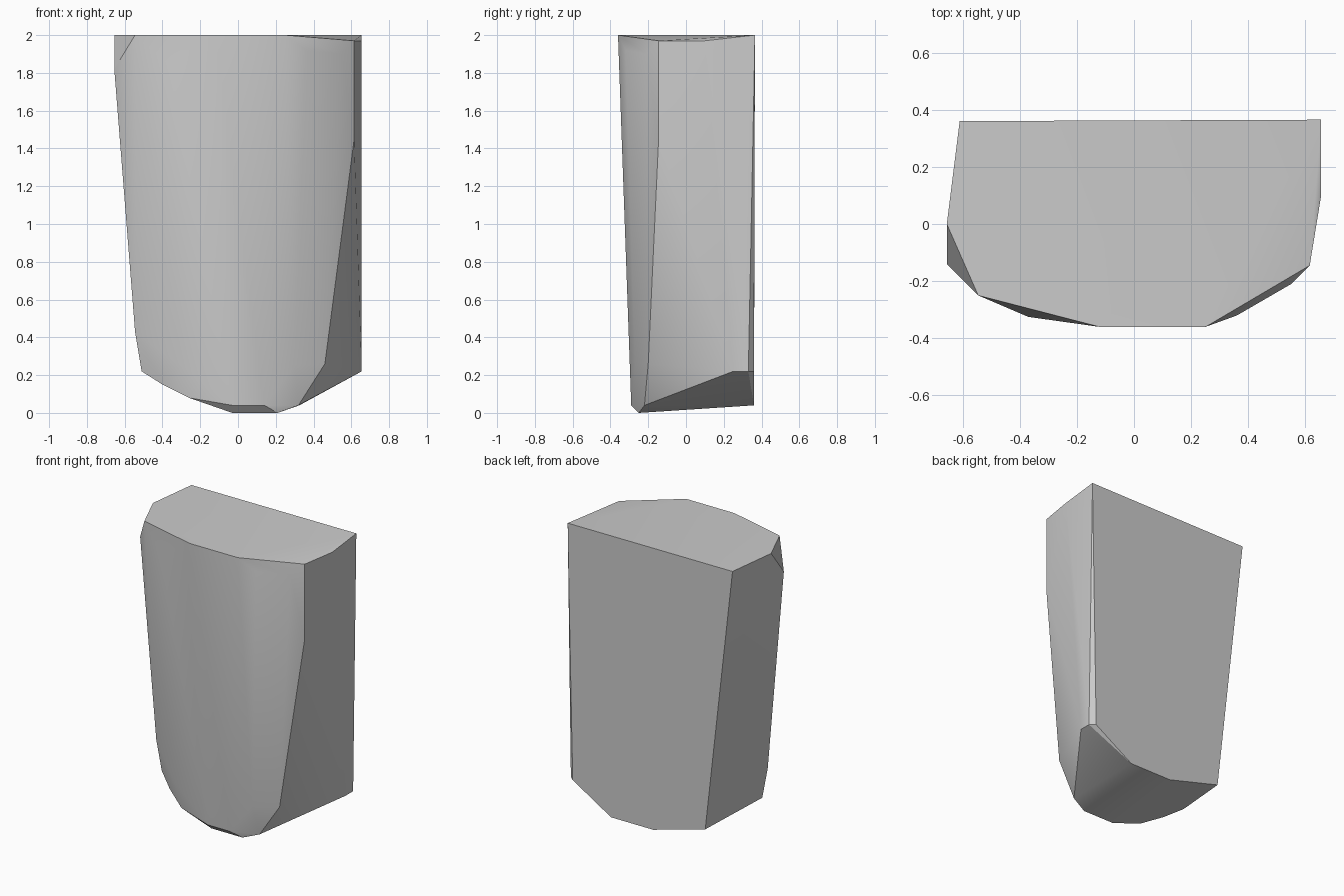
import bpy, bmesh, math

# Remove the default cube
cube = bpy.data.objects.get("Cube")
if cube:
    bpy.data.objects.remove(cube, do_unlink=True)


def flat_material(name, rgb):
    mat = bpy.data.materials.new(name)
    mat.use_nodes = True
    colour = (*rgb, 1)
    mat.diffuse_color = colour
    mat.node_tree.nodes["Principled BSDF"].inputs["Base Color"].default_value = colour
    return mat


def convex_block(name, corners, mat):
    """Wrap a convex skin around the corner points and merge coplanar facets."""
    bm = bmesh.new()
    for co in corners:
        bm.verts.new(co)
    hull = bmesh.ops.convex_hull(bm, input=bm.verts)
    loose = {g for g in hull["geom_interior"] if isinstance(g, bmesh.types.BMVert)}
    bmesh.ops.delete(bm, geom=list(loose), context='VERTS')
    bmesh.ops.dissolve_limit(bm, angle_limit=math.radians(1),
                             verts=bm.verts, edges=bm.edges)
    bmesh.ops.recalc_face_normals(bm, faces=bm.faces)
    mesh = bpy.data.meshes.new(name)
    bm.to_mesh(mesh)
    bm.free()
    mesh.materials.append(mat)
    obj = bpy.data.objects.new(name, mesh)
    bpy.context.collection.objects.link(obj)
    return obj


# Upper rim
top = [(-.61, .36, 2), (-.655, 0, 2), (-.545, -.25, 2), (-.12, -.36, 2),
       (.25, -.36, 2), (.655, .365, 2), (.615, -.145, 1.97), (.655, .1, 1.97)]
# Shoulder bevels just below the rim
shoulder = [(-.655, -.14, 1.82), (-.37, -.325, 1.85), (.36, -.32, 1.92),
            (.55, -.21, 1.9), (.615, -.145, 1.45)]
# Lower bend of the rounded front
bend = [(-.545, -.12, .43), (-.3, -.265, .25), (.3, -.27, .25), (.46, -.2, .26),
        (-.03, -.29, .04), (.14, -.29, .04)]
# Sloping underside
base = [(-.51, -.11, .22), (-.4, -.18, .15), (-.26, -.25, .08), (-.03, -.25, 0),
        (.21, -.25, 0), (.32, -.22, .04), (.655, .25, .22), (.655, .33, .22),
        (.62, .36, .22), (.325, .36, .04), (0, .36, .04), (-.4, .36, .15)]

grey = flat_material("plain grey", (.6, .6, .6))
block = convex_block("tapered_block", top + shoulder + bend + base, grey)

# Soft front, crisp corners
bpy.ops.object.select_all(action='DESELECT')
block.select_set(True)
bpy.context.view_layer.objects.active = block
bpy.ops.object.shade_smooth_by_angle(angle=math.radians(30))
